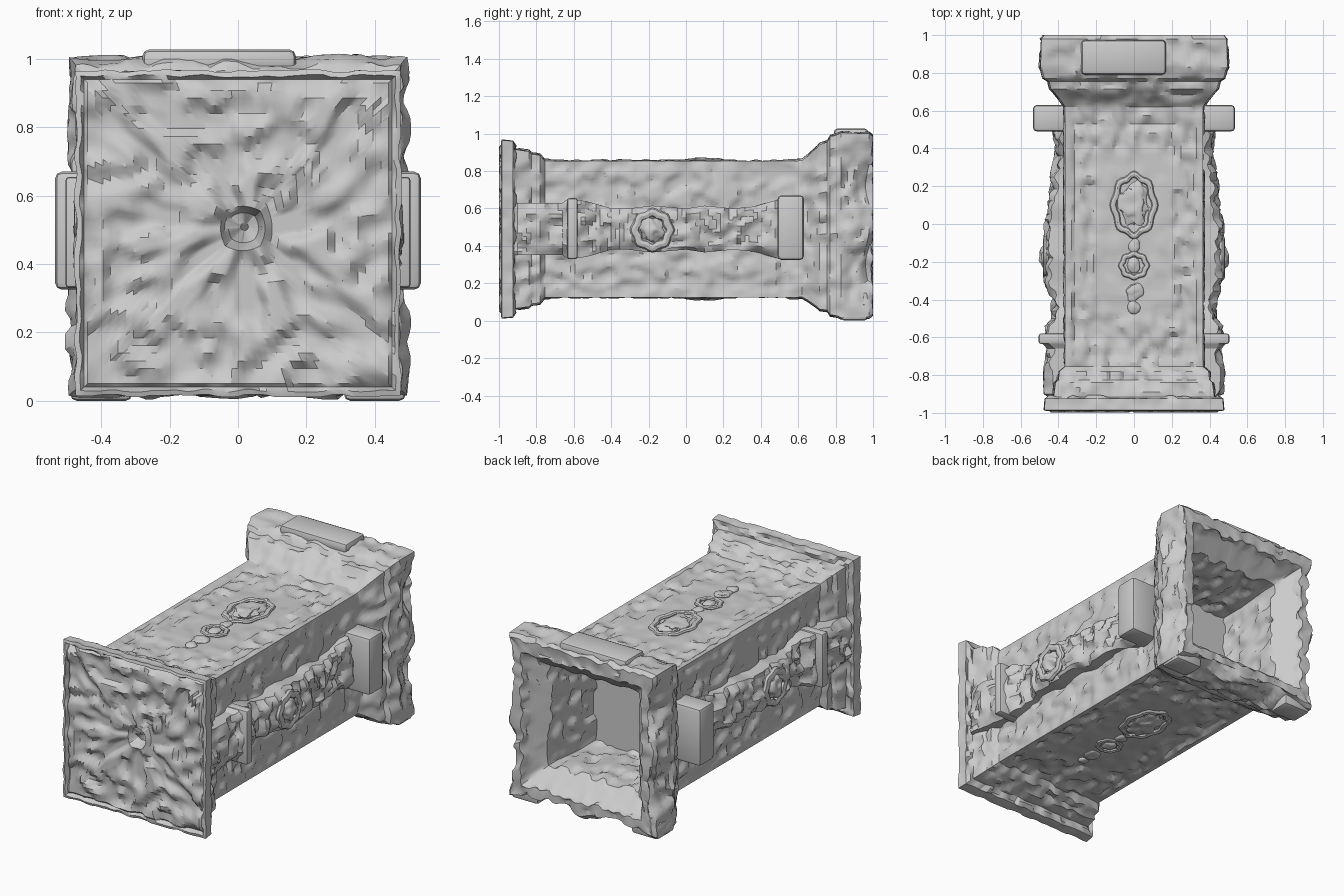
import bpy, bmesh, math
from mathutils import Vector, noise

if "Cube" in bpy.data.objects:
    bpy.data.objects.remove(bpy.data.objects["Cube"])

N = 44          # segments per side of the square shaft
STEP = 0.023    # spacing of rows along a profile


def finish(name, bm, angle=30):
    bmesh.ops.recalc_face_normals(bm, faces=bm.faces)
    me = bpy.data.meshes.new(name)
    bm.to_mesh(me)
    bm.free()
    ob = bpy.data.objects.new(name, me)
    bpy.context.collection.objects.link(ob)
    bpy.ops.object.select_all(action='DESELECT')
    ob.select_set(True)
    bpy.context.view_layer.objects.active = ob
    bpy.ops.object.shade_smooth_by_angle(angle=math.radians(angle))
    return ob


def carved(p, freq=15):
    """Worn carving: noise pushed towards two plateaus."""
    n = noise.noise(Vector(p) * freq)
    return max(-1, min(1, n * 4))


def resample(points, step=STEP):
    """Split a polyline into short even pieces, keeping its corners."""
    out = [Vector(points[0])]
    for a, b in zip(points, points[1:]):
        a, b = Vector(a), Vector(b)
        k = max(1, round((b - a).length / step))
        out += [a.lerp(b, i / k) for i in range(1, k + 1)]
    return out


# Square pedestal: (y, half width) from the front dimple over the outside, into the hollow
outside = resample([
    (-0.93, 0.01), (-0.935, 0.04), (-0.985, 0.06), (-0.985, 0.44),
    (-0.975, 0.45), (-0.99, 0.46), (-0.985, 0.475), (-0.925, 0.47),
    (-0.915, 0.425), (-0.84, 0.415), (-0.825, 0.40), (-0.78, 0.395),
    (-0.755, 0.365), (0.62, 0.365), (0.65, 0.385), (0.70, 0.425), (0.715, 0.44),
    (0.755, 0.45), (0.77, 0.475), (0.81, 0.485), (0.83, 0.495), (0.98, 0.49),
    (1.0, 0.475)])
# Sloping inner rim, then the straight walls and floor of the hollow
inside = resample([(1.0, 0.475), (1.0, 0.40), (0.96, 0.385), (0.87, 0.30),
                   (0.45, 0.29), (0.45, 0.02)])[1:]

bm = bmesh.new()
rings = []
for row, (y, half) in enumerate(outside + inside):
    inner = row >= len(outside)
    front_face = y < -0.92 and half < 0.45
    zc = 0.49 + 0.02 * max(0, min(1, (y - 0.6) / 0.2))
    ring = []
    for side in range(4):
        ang = side * math.pi / 2
        nx, nz = round(math.cos(ang)), round(math.sin(ang))
        for i in range(N):
            t = -1 + 2 * i / N
            yy, h = y, half
            # scalloped rim: lobes at the corners and the middle of each side
            if y > 0.83 and not inner and nz < 1:
                dip = (0.5 - 0.5 * math.cos(2 * math.pi * t)) * (y - 0.83) / 0.17
                h -= 0.06 * dip
                yy -= 0.04 * dip
            x, z = nx * h - nz * t * h, nz * h + nx * t * h
            c = carved((x, y, z))
            fade = 1 - abs(t) ** 10
            if front_face:
                # the dimple in the middle is round
                k = max(0, 1 - half / 0.2) * (1.12 / math.sqrt(1 + t * t) - 1) + 1
                x, z = x * k, z * k
                yy = max(-1, yy + 0.014 * carved((x, y, z), 14))
                x, z = x + 0.02 * max(0, 1 - half / 0.2), z + 0.02 * max(0, 1 - half / 0.2)
            elif not (inner and half < 0.28):
                d = (0.004 if y < -0.9 else 0.011) * c * fade
                across = abs(t * half)
                if not inner and nz and -0.73 < y < 0.54 and across < 0.32:
                    d -= 0.010                       # sunken panel above and below
                    if across < 0.2 and -0.5 < y < 0.4:
                        d = -0.010 + 0.003 * c       # calm field in the panel
                x += nx * d
                z += nz * d
                if inner and y > 0.87:
                    yy = min(1, yy + 0.01 * c)
            ring.append(bm.verts.new((x, yy, z + zc)))
    rings.append(ring)
for a, b in zip(rings, rings[1:]):
    m = len(a)
    for i in range(m):
        bm.faces.new((a[i], a[(i + 1) % m], b[(i + 1) % m], b[i]))
bm.faces.new(rings[0])
bm.faces.new(rings[-1])
finish("pedestal_shaft", bm)


def block(name, lo, hi, bevel=0.02):
    bm = bmesh.new()
    bmesh.ops.create_cube(bm, size=1)
    for v in bm.verts:
        v.co = Vector([(l + h) / 2 + c * (h - l) for l, h, c in zip(lo, hi, v.co)])
    bmesh.ops.bevel(bm, geom=bm.edges[:], offset=bevel, segments=2, affect='EDGES', profile=0.5)
    return finish(name, bm)


def carved_dome(name, centre, radii, amount=0.15):
    bm = bmesh.new()
    bmesh.ops.create_icosphere(bm, subdivisions=4, radius=1)
    for v in bm.verts:
        p = Vector([a * b for a, b in zip(v.co, radii)]) + Vector(centre)
        s = 1 + amount * carved(p, 22)
        v.co = Vector(centre) + Vector([a * b * s for a, b in zip(v.co, radii)])
    return finish(name, bm)


def oval_ring(name, centre, axis, ra, rb, thick):
    """Raised oval moulding; axis 0 faces x, axis 2 faces z; ra runs along y."""
    bm = bmesh.new()
    loops = []
    for i in range(40):
        a = 2 * math.pi * i / 40
        loop = []
        for j in range(8):
            b = 2 * math.pi * j / 8
            r = thick * math.cos(b)
            wob = 1 + 0.06 * math.cos(8 * a)
            along, cross = (ra * wob + r) * math.cos(a), (rb * wob + r) * math.sin(a)
            up = 0.7 * thick * math.sin(b)
            off = (up, along, cross) if axis == 0 else (cross, along, up)
            loop.append(bm.verts.new(Vector(centre) + Vector(off)))
        loops.append(loop)
    for i in range(40):
        p, q = loops[i], loops[(i + 1) % 40]
        for j in range(8):
            bm.faces.new((p[j], p[(j + 1) % 8], q[(j + 1) % 8], q[j]))
    return finish(name, bm)


# Side handle band: (y, reach in x, half height)
band = resample([
    (-0.92, 0.44, 0.14), (-0.90, 0.465, 0.14), (-0.78, 0.47, 0.14), (-0.66, 0.45, 0.14),
    (-0.63, 0.475, 0.16), (-0.54, 0.46, 0.15), (-0.50, 0.425, 0.14),
    (-0.40, 0.43, 0.11), (-0.31, 0.465, 0.11), (-0.18, 0.465, 0.125), (0.0, 0.465, 0.11),
    (0.10, 0.445, 0.125), (0.25, 0.435, 0.11), (0.36, 0.41, 0.12), (0.50, 0.42, 0.16)])

for sgn, label in ((1, "right"), (-1, "left")):
    bm = bmesh.new()
    rows = []
    M = 14
    for y, reach, hh in band:
        row = [bm.verts.new((sgn * 0.34, y, 0.49 - hh))]
        for i in range(M + 1):
            t = -1 + 2 * i / M
            x = reach - 0.025 * t ** 4 + 0.014 * carved((sgn * 0.4, y, t * hh), 18)
            row.append(bm.verts.new((sgn * x, y, 0.49 + t * hh)))
        row.append(bm.verts.new((sgn * 0.34, y, 0.49 + hh)))
        rows.append(row)
    for a, b in zip(rows, rows[1:]):
        for i in range(len(a) - 1):
            bm.faces.new((a[i], a[i + 1], b[i + 1], b[i]))
    bm.faces.new(rows[0])
    bm.faces.new(rows[-1])
    finish(label + "_handle_band", bm)

    # Lugs at both ends of the handle
    lo, hi = sorted((sgn * 0.33, sgn * 0.535))
    block(label + "_upper_lug", (lo, 0.49, 0.325), (hi, 0.63, 0.67))
    lo, hi = sorted((sgn * 0.33, sgn * 0.505))
    block(label + "_lower_lug", (lo, -0.635, 0.33), (hi, -0.58, 0.655), 0.012)
    # Rosette
    oval_ring(label + "_rosette_ring", (sgn * 0.465, -0.18, 0.485), 0, 0.09, 0.09, 0.025)
    carved_dome(label + "_rosette", (sgn * 0.46, -0.18, 0.485), (0.04, 0.065, 0.065))

# Oval medallions on the upper and lower panels
for z, label in ((0.848, "upper"), (0.132, "lower")):
    oval_ring(label + "_medallion_ring", (0, 0.10, z), 2, 0.155, 0.105, 0.018)
    carved_dome(label + "_medallion", (0, 0.10, z), (0.08, 0.12, 0.022))
    oval_ring(label + "_pendant_ring", (0, -0.22, z), 2, 0.06, 0.065, 0.015)
    for y, r in ((-0.12, 0.035), (-0.22, 0.035), (-0.36, 0.045), (-0.44, 0.03)):
        carved_dome(label + "_pendant_bead", (0, y, z), (r, r * 1.1, 0.014))

# Raised lobe on top of the rim, with small feet at the bottom rim corners
block("rim_top_lobe", (-0.28, 0.79, 0.96), (0.17, 0.975, 1.028), 0.022)
for x in (-0.40, 0.40):
    block("rim_bottom_foot", (x - 0.09, 0.83, 0.0), (x + 0.09, 0.97, 0.09), 0.018)
